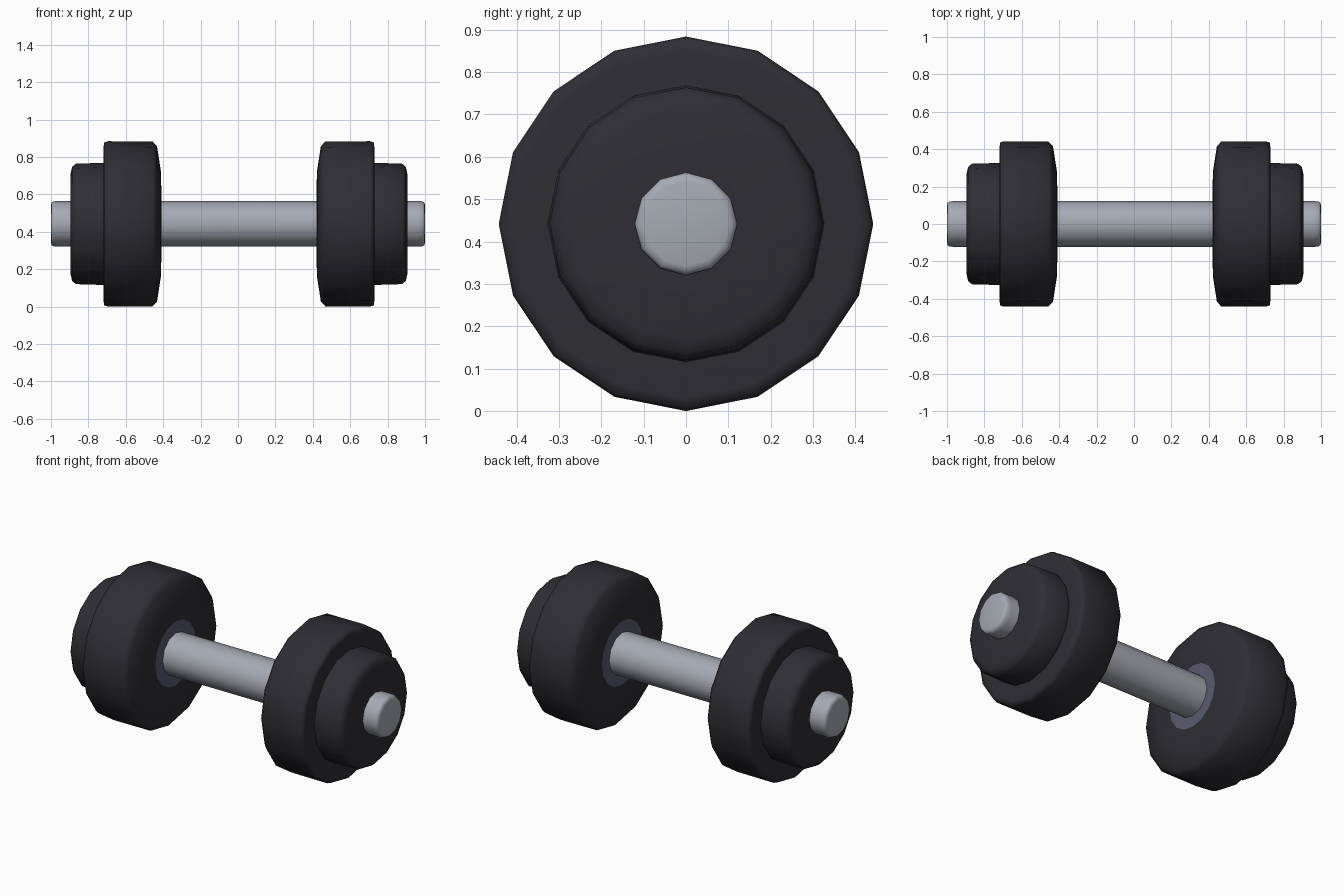
import bpy, bmesh, math

if "Cube" in bpy.data.objects:
    bpy.data.objects.remove(bpy.data.objects["Cube"])

CZ = 0.442      # height of the bar axis
SHIFT = 0.005   # weights sit slightly off centre on the bar


def make_mat(name, rgb):
    m = bpy.data.materials.new(name)
    m.diffuse_color = (*rgb, 1)
    m.use_nodes = True
    m.node_tree.nodes["Principled BSDF"].inputs["Base Color"].default_value = m.diffuse_color
    return m


rubber = make_mat("dark_rubber", (0.027, 0.027, 0.035))
steel = make_mat("bar_steel", (0.38, 0.40, 0.45))
hub = make_mat("hub_blue_grey", (0.10, 0.105, 0.16))


def lathe(name, profile, sides, mats, sign=1, shift=0.0, rule=None):
    """Spin (x, radius) points round the bar axis, capping both ends."""
    bm = bmesh.new()
    rings = []
    for x, r in profile:
        rings.append([bm.verts.new((sign * x + shift,
                                    r * math.sin(2 * math.pi * i / sides),
                                    CZ + r * math.cos(2 * math.pi * i / sides)))
                      for i in range(sides)])
    for a, b in zip(rings, rings[1:]):
        for i in range(sides):
            j = (i + 1) % sides
            bm.faces.new((a[i], a[j], b[j], b[i]))
    bm.faces.new(rings[0])
    bm.faces.new(rings[-1])
    bmesh.ops.recalc_face_normals(bm, faces=bm.faces)
    for f in bm.faces:
        f.smooth = True
        if rule and rule(f):
            f.material_index = 1
    me = bpy.data.meshes.new(name)
    bm.to_mesh(me)
    bm.free()
    for m in mats:
        me.materials.append(m)
    ob = bpy.data.objects.new(name, me)
    bpy.context.collection.objects.link(ob)
    return ob


# Bar with rounded ends
end = [(0.96, 0.122), (0.985, 0.121), (0.996, 0.114), (1.0, 0.10)]
lathe("bar", [(-x, r) for x, r in reversed(end)] + end, 12, [steel])

# Weights: profiles run from the inner face outwards
large = [(0.415, 0.11), (0.415, 0.19), (0.417, 0.28), (0.438, 0.415),
         (0.462, 0.441), (0.70, 0.442), (0.721, 0.435), (0.724, 0.41), (0.724, 0.25)]
small = [(0.70, 0.327), (0.74, 0.326), (0.872, 0.322), (0.892, 0.305),
         (0.90, 0.27), (0.90, 0.11)]


def is_hub(f):
    # inner disc next to the grip
    return all(abs(abs(v.co.x) - 0.415) < 0.0055 and
               math.hypot(v.co.y, v.co.z - CZ) < 0.195 for v in f.verts)


for side, s in (("left", -1), ("right", 1)):
    lathe(side + "_large_weight", large, 16, [rubber, hub], s, SHIFT, is_hub)
    lathe(side + "_small_weight", small, 16, [rubber], s, SHIFT)
